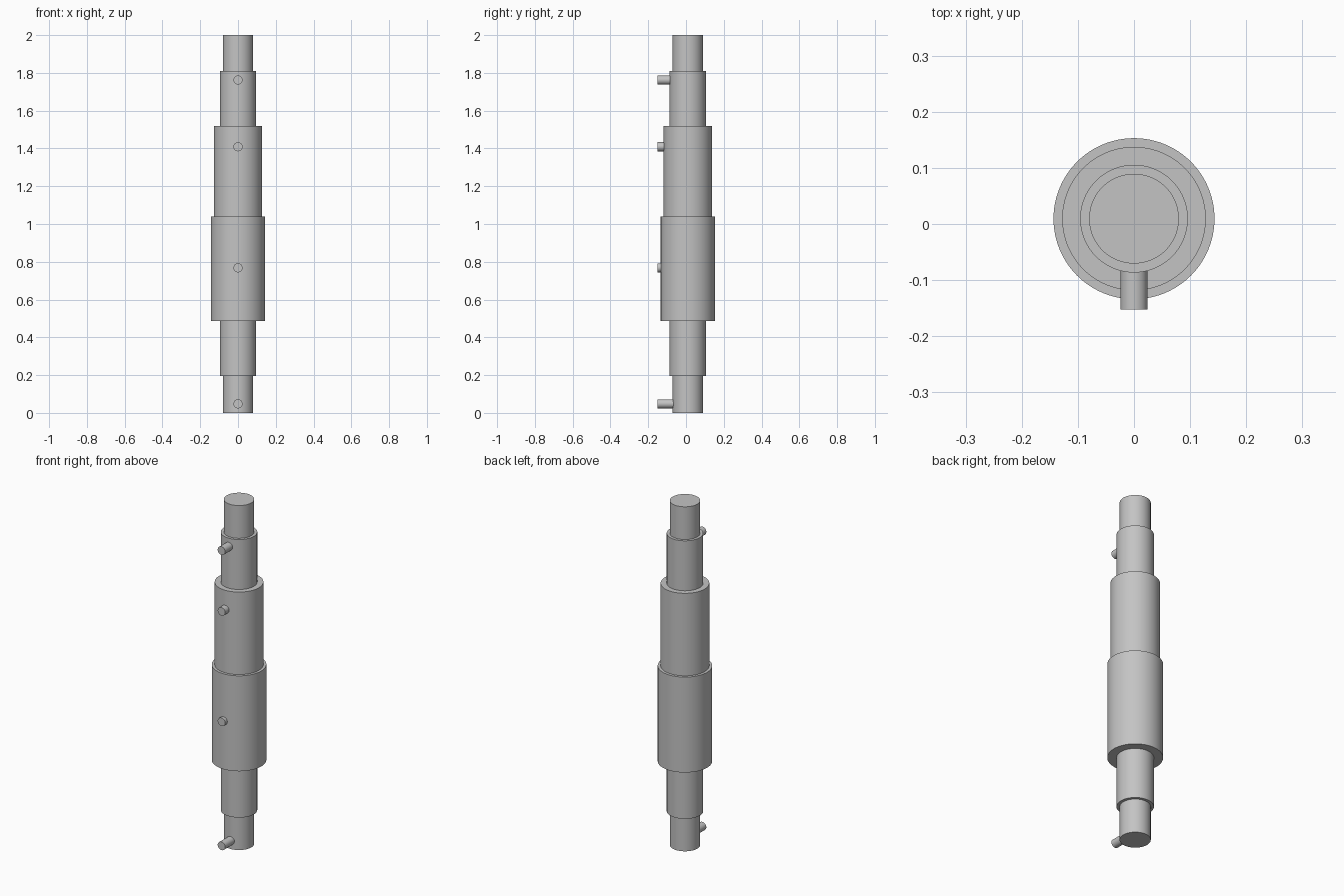
import bpy, bmesh, math
from mathutils import Matrix

cube = bpy.data.objects.get("Cube")
if cube:
    bpy.data.objects.remove(cube, do_unlink=True)

metal = bpy.data.materials.new("light_grey_metal")
metal.use_nodes = True
colour = (0.55, 0.55, 0.55, 1)
metal.diffuse_color = colour
metal.node_tree.nodes["Principled BSDF"].inputs["Base Color"].default_value = colour

AXIS_Y = 0.0095


def finish(name, bm):
    bmesh.ops.recalc_face_normals(bm, faces=bm.faces)
    mesh = bpy.data.meshes.new(name)
    bm.to_mesh(mesh)
    bm.free()
    mesh.materials.append(metal)
    obj = bpy.data.objects.new(name, mesh)
    bpy.context.collection.objects.link(obj)
    bpy.ops.object.select_all(action='DESELECT')
    obj.select_set(True)
    bpy.context.view_layer.objects.active = obj
    bpy.ops.object.shade_smooth_by_angle(angle=math.radians(30))
    return obj


def stepped_shaft(name, steps, sides=96):
    """Closed stepped solid; each step is (radius, bottom, top)."""
    bm = bmesh.new()
    rings = []
    for radius, bottom, top in steps:
        for z in (bottom, top):
            rings.append([bm.verts.new((radius * math.cos(math.tau * i / sides),
                                        AXIS_Y + radius * math.sin(math.tau * i / sides), z))
                          for i in range(sides)])
    for low, high in zip(rings, rings[1:]):
        for i in range(sides):
            j = (i + 1) % sides
            bm.faces.new((low[i], low[j], high[j], high[i]))
    bm.faces.new(rings[0])
    bm.faces.new(rings[-1])
    return finish(name, bm)


def pin(name, z, inner_y, radius=0.024, front_y=-0.152):
    """Round peg running forward out of the shaft."""
    bm = bmesh.new()
    place = Matrix.Translation((0, (front_y + inner_y) / 2, z)) @ Matrix.Rotation(math.pi / 2, 4, 'X')
    bmesh.ops.create_cone(bm, cap_ends=True, segments=48, radius1=radius, radius2=radius,
                          depth=inner_y - front_y, matrix=place)
    return finish(name, bm)


# Stepped shaft, from the bottom journal to the top journal
stepped_shaft("shaft", [
    (0.08, 0, 0.196),
    (0.096, 0.196, 0.487),
    (0.1435, 0.487, 1.041),
    (0.128, 1.041, 1.52),
    (0.096, 1.52, 1.81),
    (0.08, 1.81, 2),
])

# Locating pins on the front, each sunk slightly into its step
for name, z, radius in (("bottom_pin", 0.048, 0.08), ("lower_pin", 0.768, 0.1435),
                        ("upper_pin", 1.409, 0.128), ("top_pin", 1.762, 0.096)):
    pin(name, z, AXIS_Y - radius + 0.01)
